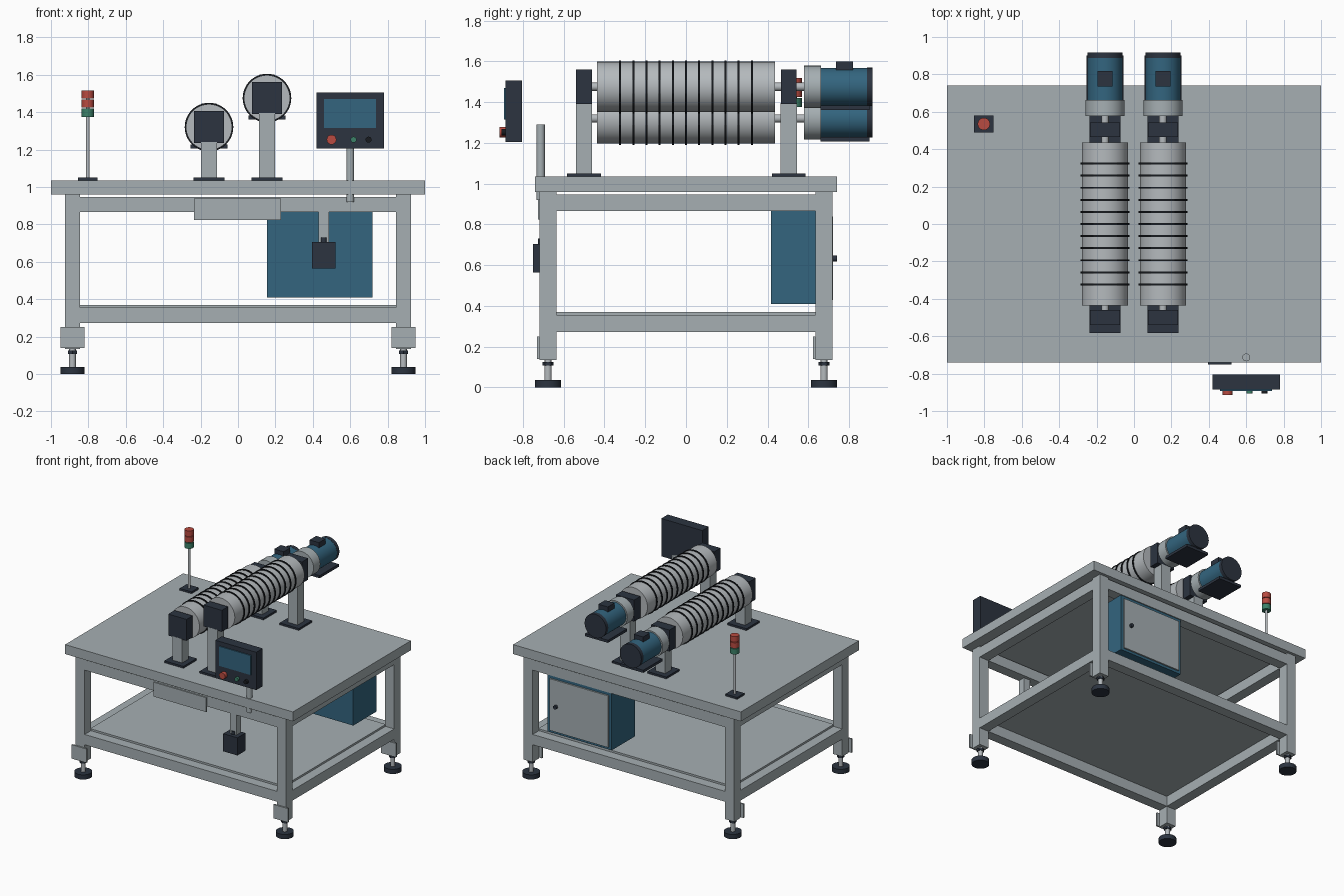
import bpy, bmesh, math
from mathutils import Matrix, Vector

if "Cube" in bpy.data.objects:
    bpy.data.objects.remove(bpy.data.objects["Cube"])


def material(name, rgb):
    m = bpy.data.materials.new(name)
    m.diffuse_color = (*rgb, 1)
    m.use_nodes = True
    m.node_tree.nodes["Principled BSDF"].inputs["Base Color"].default_value = m.diffuse_color
    return m


GREY = material("frame grey", (0.38, 0.43, 0.45))
STEEL = material("roller steel", (0.46, 0.49, 0.51))
DARK = material("dark slate", (0.025, 0.034, 0.051))
BLACK = material("rubber black", (0.009, 0.011, 0.014))
BLUE = material("machine blue", (0.033, 0.13, 0.212))
RED = material("signal red", (0.48, 0.07, 0.052))
GREEN = material("signal green", (0.045, 0.22, 0.14))


def finish(name, bm, mat, smooth=False):
    mesh = bpy.data.meshes.new(name)
    bm.to_mesh(mesh)
    bm.free()
    mesh.materials.append(mat)
    ob = bpy.data.objects.new(name, mesh)
    bpy.context.collection.objects.link(ob)
    if smooth:
        bpy.ops.object.select_all(action='DESELECT')
        ob.select_set(True)
        bpy.context.view_layer.objects.active = ob
        bpy.ops.object.shade_smooth_by_angle(angle=math.radians(40))
    return ob


def box(name, mat, x0, x1, y0, y1, z0, z1):
    bm = bmesh.new()
    size = Matrix.Diagonal((x1 - x0, y1 - y0, z1 - z0, 1))
    mid = Matrix.Translation(((x0 + x1) / 2, (y0 + y1) / 2, (z0 + z1) / 2))
    bmesh.ops.create_cube(bm, size=1, matrix=mid @ size)
    return finish(name, bm, mat)


def rod(name, mat, start, end, r, sides=32):
    """Capped cylinder between two points."""
    a, b = Vector(start), Vector(end)
    turn = (b - a).to_track_quat('Z', 'Y').to_matrix().to_4x4()
    bm = bmesh.new()
    bmesh.ops.create_cone(bm, cap_ends=True, segments=sides, radius1=r, radius2=r,
                          depth=(b - a).length,
                          matrix=Matrix.Translation((a + b) / 2) @ turn)
    return finish(name, bm, mat, True)


def upright(name, mat, x, y, z0, z1, r, sides=32):
    return rod(name, mat, (x, y, z0), (x, y, z1), r, sides)


def along_y(name, mat, x, z, y0, y1, r, sides=32):
    return rod(name, mat, (x, y0, z), (x, y1, z), r, sides)


# Table top and shelf
box("table_top", GREY, -1, 1, -0.74, 0.74, 0.96, 1.035)
box("lower_shelf", GREY, -0.85, 0.85, -0.64, 0.64, 0.355, 0.37)

# Legs with clamp plates and levelling feet
LX, LY, H = 0.885, 0.677, 0.041
for sx in (-1, 1):
    for sy in (-1, 1):
        x, y = sx * LX, sy * LY
        box("leg", GREY, x - H, x + H, y - H, y + H, 0.135, 0.96)
        box("leg_plate", GREY, x - 0.064, x + 0.064, y - H - 0.012, y - H, 0.14, 0.25)
        upright("foot_pad", DARK, x, y, 0, 0.037, 0.064)
        upright("foot_rod", STEEL, x, y, 0.037, 0.14, 0.018, 16)
        upright("foot_nut", DARK, x, y, 0.108, 0.125, 0.028, 6)

# Frame rails
for z0, z1 in ((0.865, 0.947), (0.273, 0.355)):
    for s in (-1, 1):
        box("long_rail", GREY, -LX + H, LX - H, s * LY - H, s * LY + H, z0, z1)
        box("side_rail", GREY, s * LX - H, s * LX + H, -LY + H, LY - H, z0, z1)

# Front cover plate
box("front_plate", GREY, -0.235, 0.23, -0.727, -0.715, 0.823, 0.937)

# Hanging switch box
box("switch_hanger", GREY, 0.43, 0.487, -0.715, -0.66, 0.70, 0.87)
box("switch_box", DARK, 0.395, 0.52, -0.75, -0.65, 0.565, 0.705)
upright("switch_knob", DARK, 0.458, -0.71, 0.705, 0.73, 0.016, 16)

# Electrical cabinet, door on the back
box("cabinet", BLUE, 0.155, 0.72, 0.417, 0.71, 0.41, 0.865)
box("cabinet_door", GREY, 0.18, 0.695, 0.71, 0.722, 0.43, 0.84)
along_y("door_handle", DARK, 0.635, 0.632, 0.722, 0.74, 0.015, 16)

# Two driven rollers
for x, z in ((-0.155, 1.32), (0.155, 1.475)):
    along_y("roller", STEEL, x, z, -0.437, 0.437, 0.123, 48)
    for i in range(11):
        y = -0.323 + i * 0.0646
        along_y("roller_ring", BLACK, x, z, y - 0.005, y + 0.005, 0.13, 48)
    along_y("roller_shaft", STEEL, x, z, -0.5, 0.6, 0.02, 20)
    # Bearing stands
    for y in (-0.5, 0.504):
        box("stand_base", DARK, x - 0.084, x + 0.084, y - 0.083, y + 0.083, 1.035, 1.05)
        box("stand_column", GREY, x - 0.043, x + 0.043, y - 0.04, y + 0.04, 1.05, z - 0.08)
        box("bearing_housing", DARK, x - 0.08, x + 0.08, y - 0.039, y + 0.039,
            z - 0.085, z + 0.085)
    # Gear motor
    along_y("gearbox", GREY, x, z, 0.578, 0.663, 0.104)
    along_y("motor", BLUE, x, z, 0.663, 0.89, 0.093)
    along_y("motor_cap", DARK, x, z, 0.887, 0.916, 0.094)
    box("motor_foot", DARK, x - 0.1, x + 0.1, 0.66, 0.9, z - 0.113, z - 0.092)
    box("terminal_box", DARK, x - 0.041, x + 0.041, 0.735, 0.818, z + 0.07, z + 0.125)

# Signal tower
TX, TY = -0.803, 0.535
box("tower_base", DARK, TX - 0.052, TX + 0.052, TY - 0.045, TY + 0.045, 1.035, 1.05)
upright("tower_pole", STEEL, TX, TY, 1.05, 1.5, 0.01, 16)
for mat, z in ((GREEN, 1.375), (RED, 1.424), (RED, 1.473)):
    upright("tower_lamp", mat, TX, TY, z, z + 0.044, 0.033, 24)

# Control panel and post
upright("panel_post", GREY, 0.6, -0.713, 0.92, 1.29, 0.021, 20)
box("control_panel", DARK, 0.42, 0.78, -0.885, -0.804, 1.205, 1.505)
box("panel_screen", BLUE, 0.46, 0.737, -0.893, -0.885, 1.315, 1.47)
for name, mat, x, r, y in (("stop_button", RED, 0.5, 0.026, -0.914),
                           ("start_button", GREEN, 0.618, 0.016, -0.905),
                           ("reset_button", BLACK, 0.698, 0.016, -0.905)):
    along_y(name, mat, x, 1.253, -0.885, y, r, 20)
